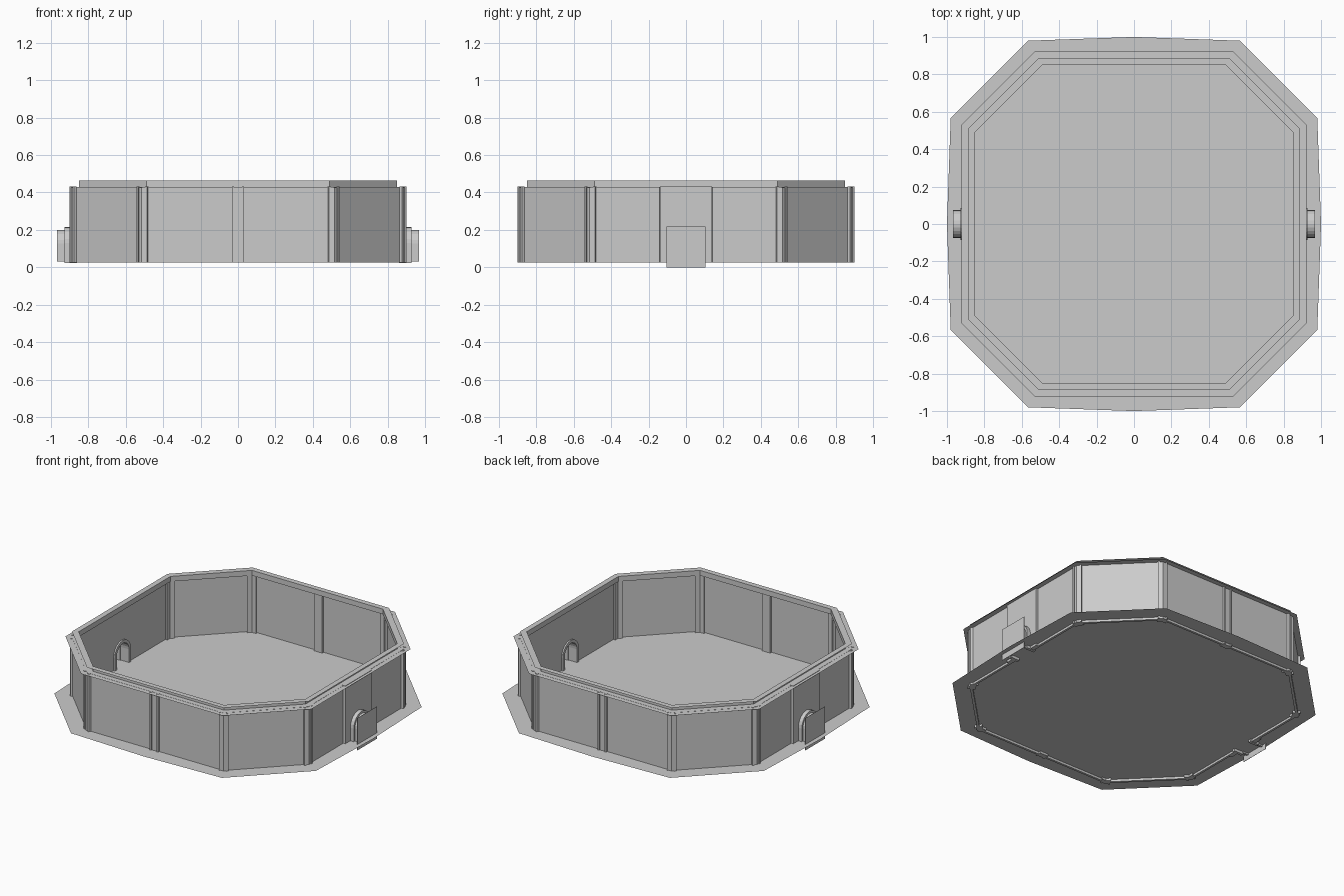
import bpy, bmesh, math
from mathutils import Vector

if "Cube" in bpy.data.objects:
    bpy.data.objects.remove(bpy.data.objects["Cube"])

K = 0.577  # corner position of the octagon relative to its half width
OCT = [(1, -K), (1, K), (K, 1), (-K, 1), (-1, K), (-1, -K), (-K, -1), (K, -1)]


def finish(name, bm):
    bmesh.ops.remove_doubles(bm, verts=bm.verts, dist=1e-5)
    bmesh.ops.recalc_face_normals(bm, faces=bm.faces)
    me = bpy.data.meshes.new(name)
    bm.to_mesh(me)
    bm.free()
    ob = bpy.data.objects.new(name, me)
    bpy.context.collection.objects.link(ob)
    return ob


def slab(name, path, a0, a1, z0, z1, closed=False):
    """Band following a unit path, between two scales and two heights."""
    bm = bmesh.new()
    rows = [[bm.verts.new((x * a, y * a, z)) for a, z in
             ((a0, z0), (a1, z0), (a1, z1), (a0, z1))] for x, y in path]
    n = len(rows)
    for i in range(n if closed else n - 1):
        p, q = rows[i], rows[(i + 1) % n]
        for j in range(4):
            bm.faces.new((p[j], p[(j + 1) % 4], q[(j + 1) % 4], q[j]))
    if not closed:
        bm.faces.new(rows[0])
        bm.faces.new(rows[-1])
    return finish(name, bm)


def strip(name, lo, hi):
    """Thin closed octagonal sheet between two (scale, height) rings."""
    bm = bmesh.new()
    r = [[bm.verts.new((x * a, y * a, z)) for x, y in OCT] for a, z in (lo, hi)]
    for i in range(8):
        j = (i + 1) % 8
        bm.faces.new((r[0][i], r[0][j], r[1][j], r[1][i]))
    return finish(name, bm)


def extrude_x(name, outline, x0, x1):
    bm = bmesh.new()
    f = bm.faces.new([bm.verts.new((x0, y, z)) for y, z in outline])
    g = bmesh.ops.extrude_face_region(bm, geom=[f])
    vs = [v for v in g["geom"] if isinstance(v, bmesh.types.BMVert)]
    bmesh.ops.translate(bm, verts=vs, vec=(x1 - x0, 0, 0))
    return finish(name, bm)


def arch(r, top, z0, n=12):
    s = top - r
    arc = [(r * math.cos(math.pi * i / n), s + r * math.sin(math.pi * i / n))
           for i in range(n + 1)]
    return [(r, z0)] + arc + [(-r, z0)]


# Floor sheet, slightly bulged on each side
bm = bmesh.new()
floor = []
for i, (x, y) in enumerate(OCT):
    floor.append((x * 0.98, y * 0.98))
    if i % 2 == 0:
        floor.append((round(x) if abs(x) == 1 else 0, round(y) if abs(y) == 1 else 0))
bm.faces.new([bm.verts.new((x, y, 0.04)) for x, y in floor])
finish("floor", bm)

# Wall panels, left open where the tunnels pass
g = 0.14 / 0.88
half = [(1, g), (1, K), (K, 1), (-K, 1), (-1, K), (-1, g)]
slab("back_wall", half, 0.872, 0.887, 0.025, 0.43)
slab("front_wall", [(x, -y) for x, y in half], 0.872, 0.887, 0.025, 0.43)


def post(path, tag):
    """Inner and outer cover strips with a raised fin at each end."""
    slab("post_" + tag, path, 0.857, 0.893, 0.025, 0.426)
    for e, (a, b) in enumerate(((path[0], path[1]), (path[-1], path[-2]))):
        a, b = Vector(a), Vector(b)
        c = a + (b - a).normalized() * 0.012
        slab(f"post_fin_{tag}_{e}", [a, c], 0.886, 0.9, 0.025, 0.432)


# Posts at the corners and in the middle of front and back
for i in range(8):
    p, c, q = (Vector(OCT[(i + k) % 8]) for k in (-1, 0, 1))
    post([c + (p - c).normalized() * 0.036, c, c + (q - c).normalized() * 0.036],
         f"corner_{i}")
for s in (-1, 1):
    post([(-0.035, s), (0.035, s)], "back" if s > 0 else "front")

# Rim: lower ledge, upright band and upper ledge
strip("rim_lower_ledge", (0.85, 0.429), (0.921, 0.429))
strip("rim_band", (0.85, 0.429), (0.85, 0.464))
strip("rim_upper_ledge", (0.85, 0.464), (0.886, 0.464))

# Tunnel on both sides: gate wall, arched passage in two steps, closing panel
for s, tag in ((-1, "left"), (1, "right")):
    wall = [(-0.14, 0.025), (-0.14, 0.432), (0.14, 0.432), (0.14, 0.025)]
    extrude_x("gate_wall_" + tag, wall + arch(0.075, 0.205, 0.025), s * 0.872, s * 0.902)
    extrude_x("gate_arch_" + tag, arch(0.086, 0.215, 0.022)
              + arch(0.066, 0.195, 0.022)[::-1], s * 0.862, s * 0.928)
    extrude_x("tunnel_arch_" + tag, arch(0.074, 0.2, 0.03)
              + arch(0.06, 0.186, 0.03)[::-1], s * 0.925, s * 0.968)
    extrude_x("tunnel_panel_" + tag, [(-0.105, 0), (0.105, 0), (0.105, 0.218),
              (-0.105, 0.218)], s * 0.967, s * 0.969)
